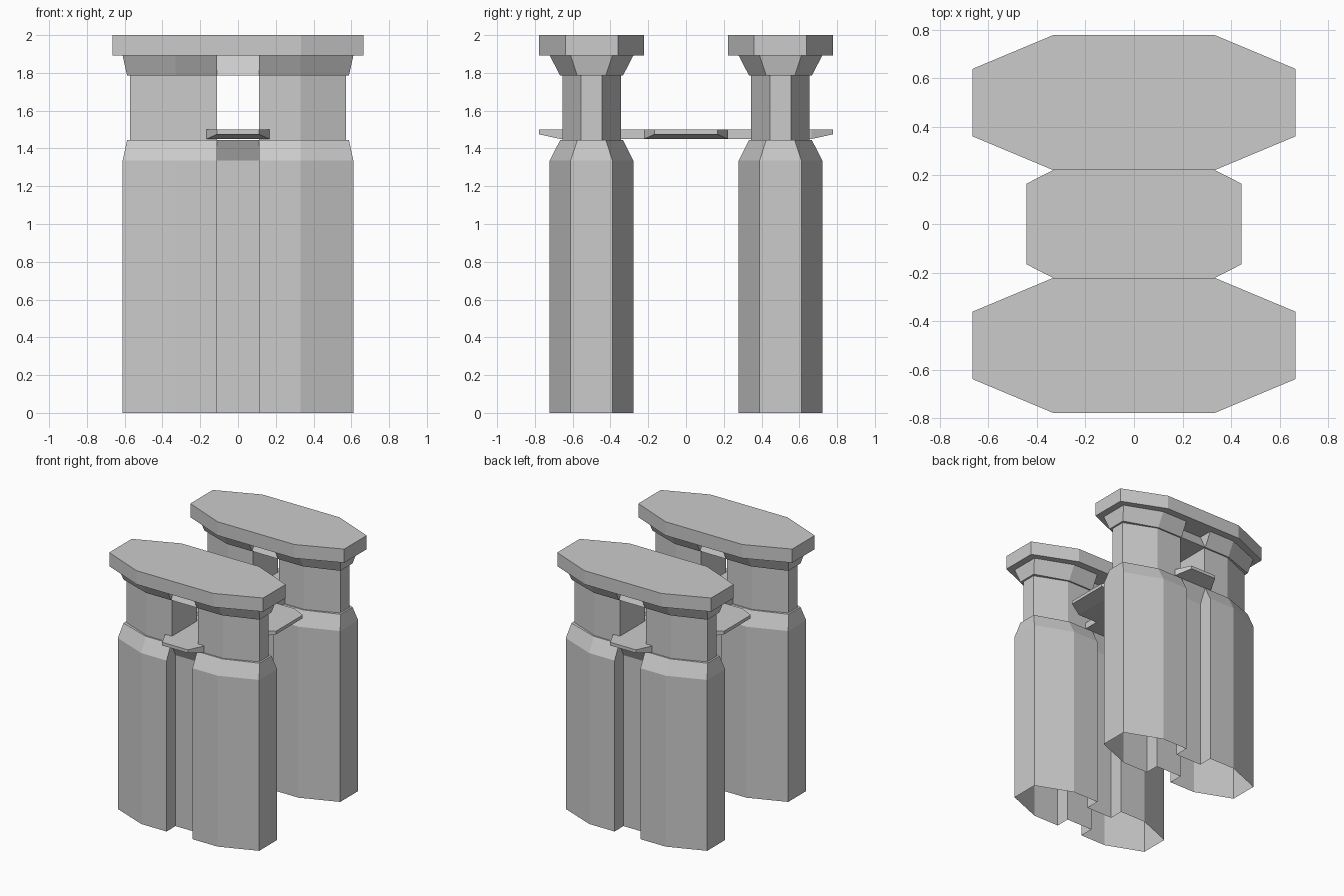
import bpy, bmesh

if "Cube" in bpy.data.objects:
    bpy.data.objects.remove(bpy.data.objects["Cube"])


def loft(name, rings, cap_start=True, cap_end=True):
    """Skin a list of equal-length closed rings of 3D points."""
    bm = bmesh.new()
    vs = [[bm.verts.new(p) for p in r] for r in rings]
    n = len(rings[0])
    for a, b in zip(vs, vs[1:]):
        for i in range(n):
            j = (i + 1) % n
            bm.faces.new((a[i], a[j], b[j], b[i]))
    if cap_start:
        bm.faces.new(vs[0][::-1])
    if cap_end:
        bm.faces.new(vs[-1])
    bmesh.ops.recalc_face_normals(bm, faces=bm.faces)
    me = bpy.data.meshes.new(name)
    bm.to_mesh(me)
    bm.free()
    ob = bpy.data.objects.new(name, me)
    bpy.context.collection.objects.link(ob)
    return ob


def at(outline, cy, z):
    return [(x, cy + y, z) for x, y in outline]


def mirrored(quarter):
    """Mirror a quarter outline (+x end to the middle) in x and y."""
    half = quarter + [(-x, y) for x, y in reversed(quarter)]
    return half + [(x, -y) for x, y in reversed(half)]


def twin(end_x, end_y, side_y, web_y):
    """Two pillar sections joined by a web."""
    return mirrored([(end_x, end_y), (0.33, side_y), (0.112, side_y), (0.112, web_y)])


def rect(axis, s, hw, zb, zt=1.5):
    pts = [(-hw, zb), (hw, zb), (hw, zt), (-hw, zt)]
    return [(s, w, z) if axis == 'x' else (w, s, z) for w, z in pts]


wide = twin(0.611, 0.111, 0.222, 0.111)
narrow = twin(0.587, 0.075, 0.166, 0.165)
slab = mirrored([(0.665, 0.139), (0.333, 0.278)])

for tag, cy in (("front", -0.5), ("back", 0.5)):
    # Hollow twin base with sloping shoulder
    loft(tag + "_base", [at(wide, cy, 0), at(wide, cy, 1.335), at(narrow, cy, 1.445)],
         cap_start=False)
    # Necks, inset slightly from the shoulder
    for side, s in (("left", -1), ("right", 1)):
        neck = [(s * x, y) for x, y in
                [(0.112, -0.155), (0.33, -0.155), (0.573, -0.056),
                 (0.573, 0.056), (0.33, 0.155), (0.112, 0.155)]]
        loft(f"{tag}_{side}_neck", [at(neck, cy, 1.445), at(neck, cy, 1.785)], False, False)
    # Flared capital and top slab
    loft(tag + "_capital", [at(narrow, cy, 1.785), at(wide, cy, 1.893)], cap_end=False)
    loft(tag + "_top_slab", [at(slab, cy, 1.893), at(slab, cy, 2.0)])
    # Bridge arm running through the gap, with bevelled tip
    d = 1 if cy > 0 else -1
    loft(tag + "_bridge_arm", [rect('y', d * 0.222, 0.166, 1.45),
                               rect('y', d * 0.665, 0.166, 1.45),
                               rect('y', d * 0.778, 0.111, 1.475)], cap_start=False)

# Central bridge plate between the two units
loft("bridge_plate", [rect('x', -0.443, 0.166, 1.475), rect('x', -0.333, 0.222, 1.45),
                      rect('x', 0.333, 0.222, 1.45), rect('x', 0.443, 0.166, 1.475)])
